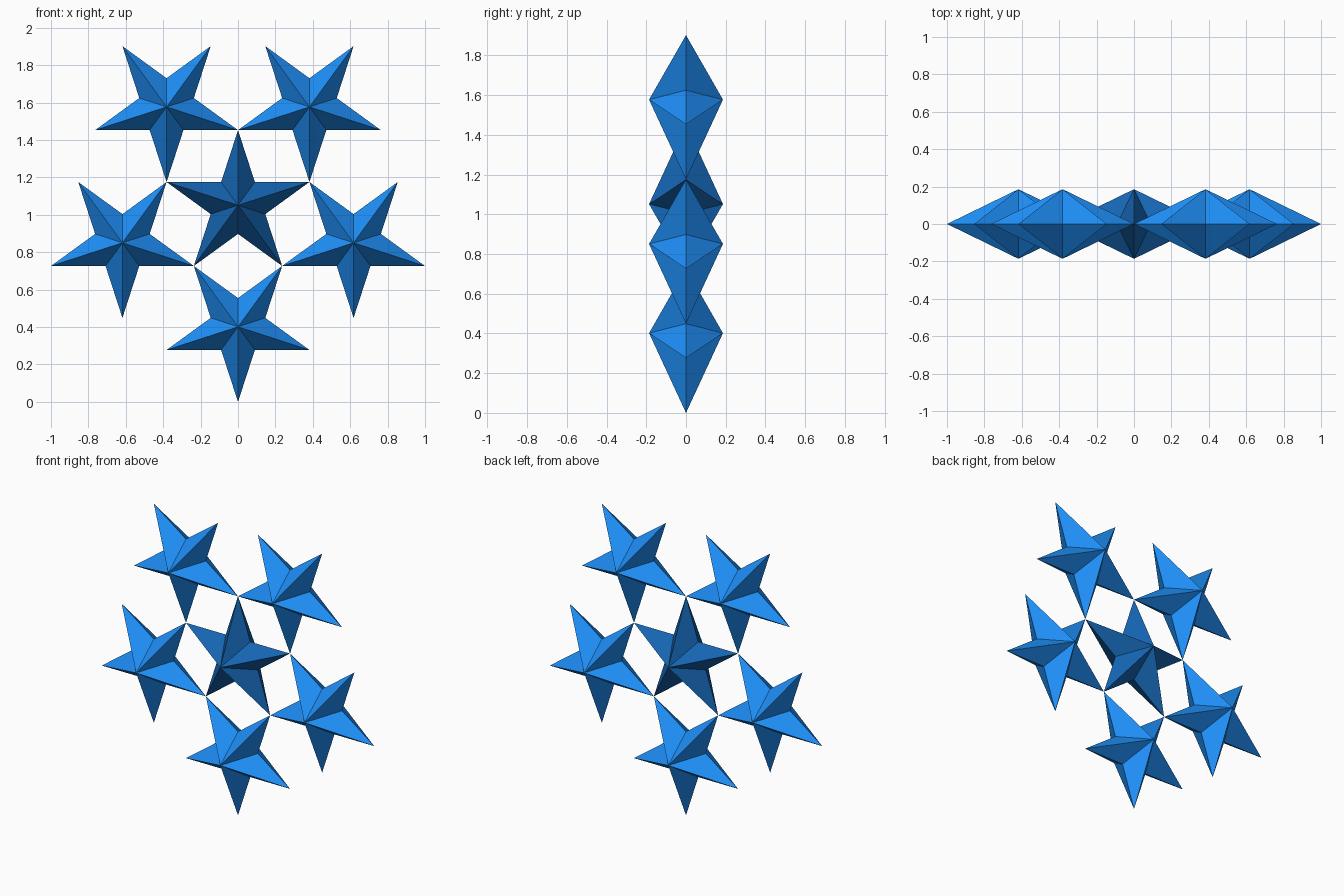
import bpy, bmesh
from math import sin, cos, pi

if "Cube" in bpy.data.objects:
    bpy.data.objects.remove(bpy.data.objects["Cube"])

R = 0.4016            # star tip radius
INNER = R * 0.382     # notch radius of a true pentagram
DEPTH = 0.186         # half thickness at the middle
RING = R * 1.618      # distance of the outer stars from the middle
MID_Z = RING + R      # height of the central star


def material(name, colour):
    mat = bpy.data.materials.new(name)
    mat.diffuse_color = colour
    mat.use_nodes = True
    mat.node_tree.nodes["Principled BSDF"].inputs["Base Color"].default_value = mat.diffuse_color
    return mat


def star(name, x, z, turn, mat):
    """Double-sided faceted star in the XZ plane; turn = direction of first tip."""
    bm = bmesh.new()
    rim = []
    for i in range(10):
        r = R if i % 2 == 0 else INNER
        a = turn + i * pi / 5
        rim.append(bm.verts.new((r * cos(a), 0, r * sin(a))))
    front = bm.verts.new((0, -DEPTH, 0))
    back = bm.verts.new((0, DEPTH, 0))
    for i in range(10):
        a, b = rim[i], rim[(i + 1) % 10]
        bm.faces.new((a, b, front))
        bm.faces.new((b, a, back))
    bmesh.ops.recalc_face_normals(bm, faces=bm.faces)
    mesh = bpy.data.meshes.new(name)
    bm.to_mesh(mesh)
    bm.free()
    mesh.materials.append(mat)
    obj = bpy.data.objects.new(name, mesh)
    obj.location = (x, 0, z)
    bpy.context.collection.objects.link(obj)


blue = material("bright_blue", (0.013, 0.28, 0.95, 1))
dark_blue = material("dark_blue", (0.0075, 0.13, 0.45, 1))

# Central upright star
star("central_star", 0, MID_Z, pi / 2, dark_blue)

# Ring of five upside-down stars, touching tip to tip
for k in range(5):
    a = -pi / 2 + k * 2 * pi / 5
    star(f"outer_star_{k + 1}", RING * cos(a), MID_Z + RING * sin(a), -pi / 2, blue)
